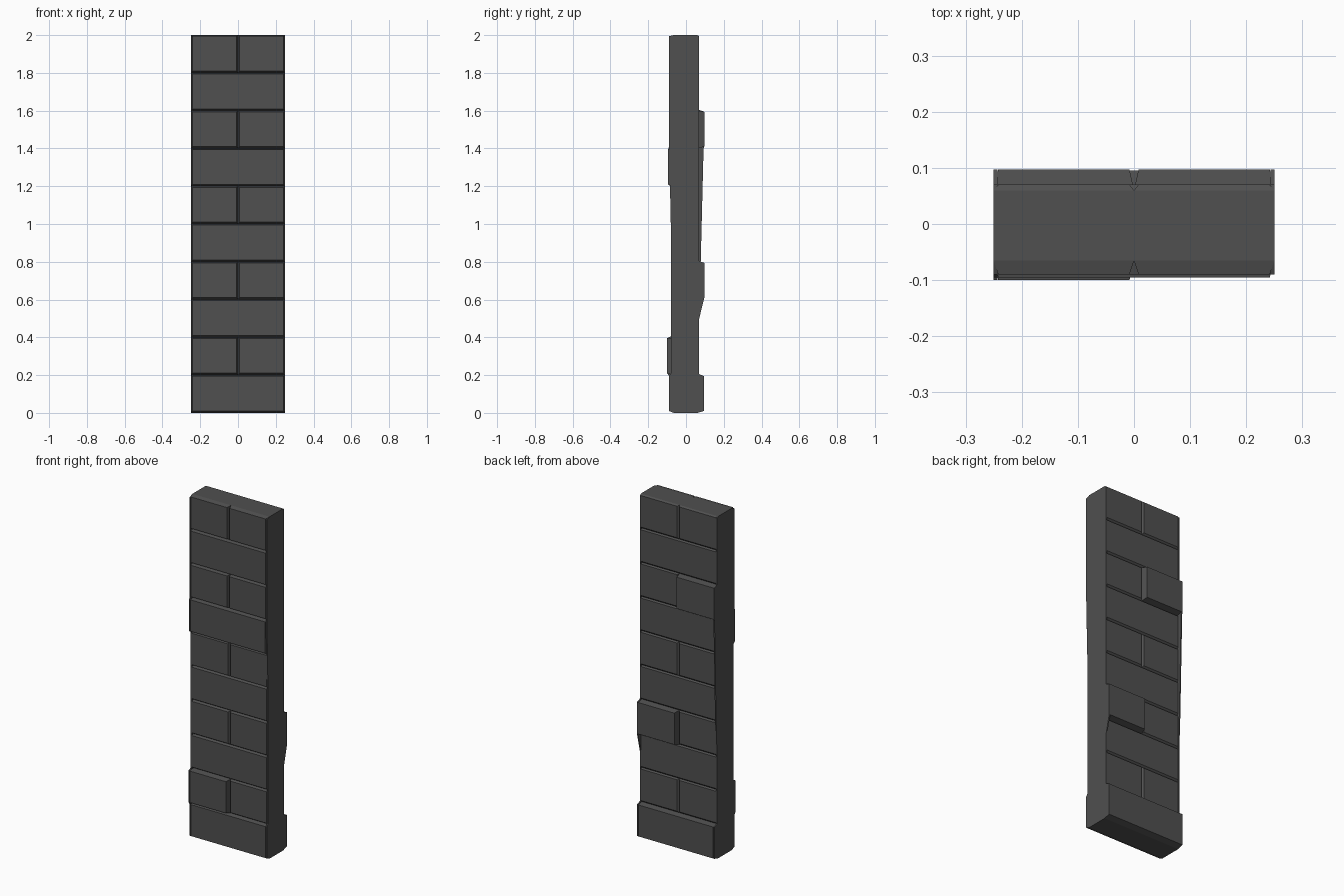
import bpy, bmesh

if "Cube" in bpy.data.objects:
    bpy.data.objects.remove(bpy.data.objects["Cube"])

stone = bpy.data.materials.new("dark grey stone")
stone.diffuse_color = (0.08, 0.08, 0.08, 1)
stone.use_nodes = True
stone.node_tree.nodes["Principled BSDF"].inputs["Base Color"].default_value = stone.diffuse_color

W, H, C = 0.25, 2.0, 0.2          # half width, height, course height
CORE_F, CORE_B = -0.065, 0.06     # core planes behind the bricks


def make_object(name, bm):
    bmesh.ops.recalc_face_normals(bm, faces=bm.faces)
    me = bpy.data.meshes.new(name)
    bm.to_mesh(me)
    bm.free()
    me.materials.append(stone)
    ob = bpy.data.objects.new(name, me)
    bpy.context.collection.objects.link(ob)
    return ob


def loft(bm, ring_a, ring_b):
    """Closed solid between two matching rings of points."""
    a = [bm.verts.new(p) for p in ring_a]
    b = [bm.verts.new(p) for p in ring_b]
    n = len(a)
    bm.faces.new(a)
    bm.faces.new(b[::-1])
    for i in range(n):
        j = (i + 1) % n
        bm.faces.new((a[i], b[i], b[j], a[j]))


def rect(x0, x1, z0, z1, y):
    return [(x0, y, z0), (x1, y, z0), (x1, y, z1), (x0, y, z1)]


def brick(bm, x0, x1, row, core, y):
    """Brick face with sloped edges, rising from the core plane to y."""
    z0, z1 = row * C, (row + 1) * C
    loft(bm, rect(x0, x1, z0, z1, core),
         rect(x0 + 0.008, x1 - 0.008, z0 + 0.01, z1 - 0.006, y))


# solid core
bm = bmesh.new()
loft(bm, rect(-W, W, 0, H, CORE_F), rect(-W, W, 0, H, CORE_B))
make_object("wall_core", bm)

# brick depth per course (left, right); even courses are one long brick
front = [(-.09, -.09), (-.10, -.08), (-.08, -.08), (-.08, -.08), (-.08, -.08),
         (-.083, -.083), (-.095, -.095), (-.09, -.09), (-.09, -.09), (-.09, -.09)]
back = [(.095, .095), (.07, .07), (.07, .07), (.07, .097), (.07, .07),
        (.07, .07), (.07, .07), (.097, .07), (.07, .07), (.07, .07)]
for name, depths, core in (("front_bricks", front, CORE_F), ("back_bricks", back, CORE_B)):
    bm = bmesh.new()
    for row, (left, right) in enumerate(depths):
        if row % 2 == 0:
            brick(bm, -W, W, row, core, left)
        else:
            brick(bm, -W, 0, row, core, left)
            brick(bm, 0, W, row, core, right)
    make_object(name, bm)

# flat side ends with their uneven outlines, as (y, z) from bottom to top
front_left = [(CORE_F, 0), (-.09, .01), (-.09, .195), (-.10, .21), (-.10, .395), (-.08, .405),
              (-.08, 1.0), (-.083, 1.2), (-.095, 1.21), (-.095, 1.394), (-.09, 1.41),
              (-.09, 1.99), (CORE_F, 2)]
front_right = [(CORE_F, 0), (-.09, .01), (-.09, .195), (-.08, .21), (-.08, 1.0),
               (-.09, 1.4), (-.09, 1.99), (CORE_F, 2)]
back_left = [(CORE_B, 0), (.095, .01), (.095, .195), (.07, .205), (.07, .6), (.078, .8),
             (.093, 1.4), (.097, 1.41), (.097, 1.594), (.07, 1.604), (.07, 1.99), (CORE_B, 2)]
back_right = [(CORE_B, 0), (.095, .01), (.095, .195), (.07, .205), (.07, .5), (.097, .61),
              (.097, .794), (.07, .804), (.07, 1.99), (CORE_B, 2)]
for name, s, f, b in (("left_end", -1, front_left, back_left),
                      ("right_end", 1, front_right, back_right)):
    outline = f + b[::-1]
    bm = bmesh.new()
    loft(bm, [(s * (W - 0.007), y, z) for y, z in outline],
         [(s * W, y, z) for y, z in outline])
    make_object(name, bm)
